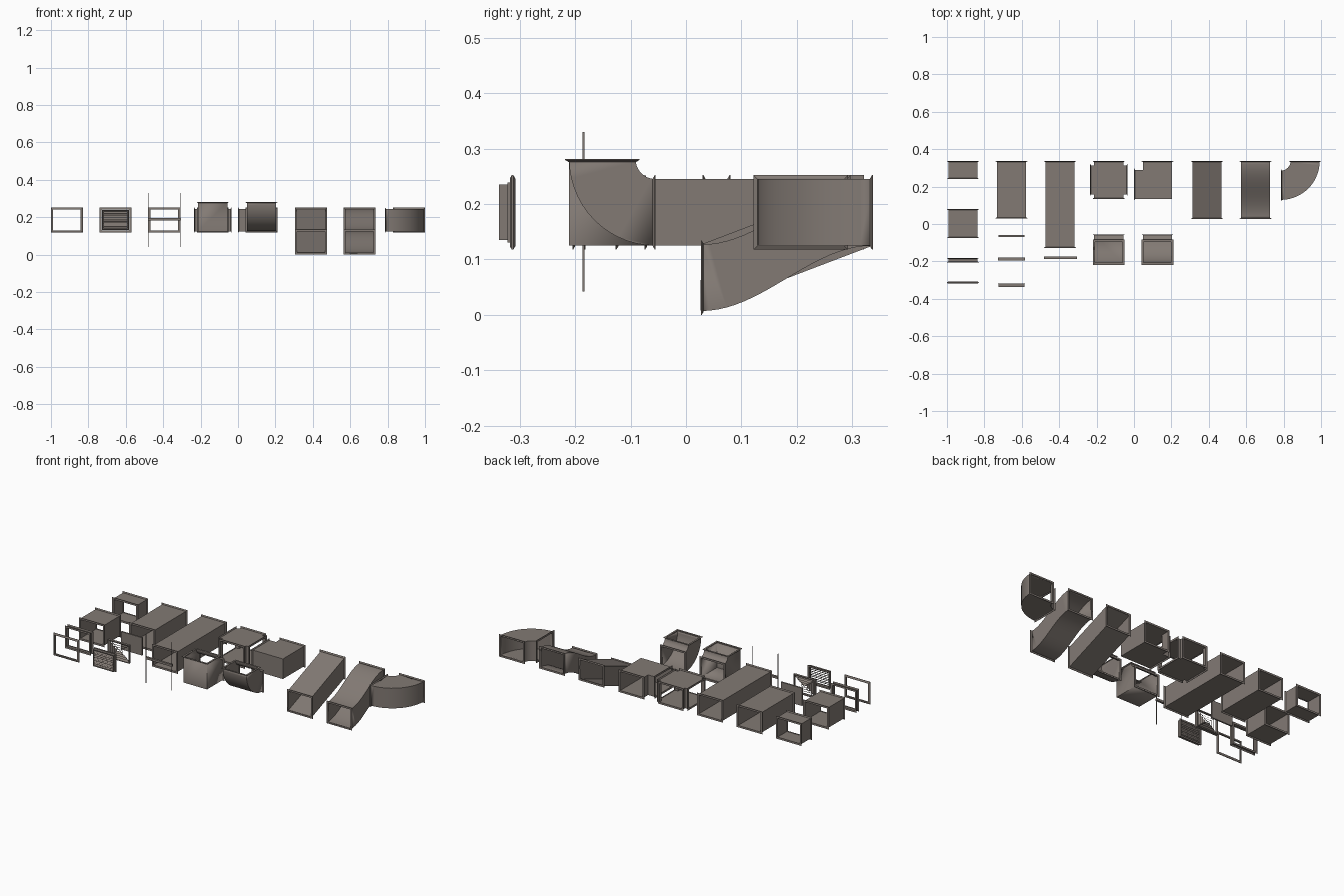
import bpy, bmesh, math
from mathutils import Vector

if "Cube" in bpy.data.objects:
    bpy.data.objects.remove(bpy.data.objects["Cube"])

HW, HH = 0.078, 0.060        # duct half width and half height
ZC = 0.185                   # duct centre height
T = 0.0025                   # sheet thickness

steel = bpy.data.materials.new("galvanised_grey_brown")
steel.diffuse_color = (0.225, 0.195, 0.175, 1)
steel.use_nodes = True
steel.node_tree.nodes["Principled BSDF"].inputs["Base Color"].default_value = steel.diffuse_color


def finish(name, bm, solid=0.0, smooth=False):
    bmesh.ops.recalc_face_normals(bm, faces=bm.faces)
    me = bpy.data.meshes.new(name)
    bm.to_mesh(me)
    bm.free()
    me.materials.append(steel)
    ob = bpy.data.objects.new(name, me)
    bpy.context.collection.objects.link(ob)
    if solid:
        m = ob.modifiers.new("sheet", 'SOLIDIFY')
        m.thickness, m.offset = solid, -1
    if smooth:
        bpy.ops.object.select_all(action='DESELECT')
        ob.select_set(True)
        bpy.context.view_layer.objects.active = ob
        bpy.ops.object.shade_smooth_by_angle(angle=math.radians(30))
    return ob


def box(name, x, y, z):
    bm = bmesh.new()
    bmesh.ops.create_cube(bm, size=1)
    for v in bm.verts:
        v.co = Vector((x[0] + (v.co.x + .5) * (x[1] - x[0]),
                       y[0] + (v.co.y + .5) * (y[1] - y[0]),
                       z[0] + (v.co.z + .5) * (z[1] - z[0])))
    return finish(name, bm)


def duct(name, pts, open_edges, side, c, smooth=False):
    """Sheet duct: a flat outline spread to both sides, with open edges left out.
    side=True: outline is (y, z), spread along x; otherwise (x, y), spread along z."""
    bm = bmesh.new()
    half = HW if side else HH
    place = (lambda p, s: (c + s, p[0], p[1])) if side else (lambda p, s: (p[0], p[1], c + s))
    a = [bm.verts.new(place(p, -half)) for p in pts]
    b = [bm.verts.new(place(p, half)) for p in pts]
    bm.faces.new(a)
    bm.faces.new(b)
    n = len(pts)
    for i in range(n):
        if i not in open_edges:
            j = (i + 1) % n
            bm.faces.new((a[i], a[j], b[j], b[i]))
    return finish(name, bm, T, smooth)


def loops(bm, rows, close):
    rings = [[bm.verts.new(p) for p in r] for r in rows]
    n = len(rings)
    for k in range(n if close else n - 1):
        p, q = rings[k], rings[(k + 1) % n]
        for i in range(4):
            j = (i + 1) % 4
            bm.faces.new((p[i], p[j], q[j], q[i]))


def rect(c, n, hu, hv, d):
    """Four corners around c, at depth d along n; u is sideways, v the other way."""
    n = Vector(n)
    u = Vector((0, 1, 0)) if abs(n.x) > .5 else Vector((1, 0, 0))
    v = Vector((0, 1, 0)) if abs(n.z) > .5 else Vector((0, 0, 1))
    return [Vector(c) + n * d + u * hu * s + v * hv * t
            for s, t in ((-1, -1), (1, -1), (1, 1), (-1, 1))]


def flange(c, n, name="flange"):
    """Tapered ring at a duct mouth; n points out of the duct."""
    bm = bmesh.new()
    section = ((-.004, 0), (.007, 0), (.007, -.0015), (.001, -.005), (-.004, -.005))
    loops(bm, [rect(c, n, HW + o, HH + o, d) for o, d in section], True)
    return finish(name, bm)


def frame(name, x, z, y0, y1, hw, hh, w):
    bm = bmesh.new()
    loops(bm, [rect((x, y, z), (0, 1, 0), hw - i, hh - i, 0)
               for y, i in ((y0, 0), (y1, 0), (y1, w), (y0, w))], True)
    return finish(name, bm)


def run(name, x, y0, y1, drop=0.0, steps=1):
    """Duct along y whose front end may sit lower, straight or S-shaped."""
    path = []
    for i in range(steps + 1):
        t = i / steps
        k = t if steps == 1 else (1 - math.cos(math.pi * t)) / 2
        path.append((y0 + (y1 - y0) * t, ZC - drop * (1 - k)))
    pts = [(y, z - HH) for y, z in path] + [(y, z + HH) for y, z in reversed(path)]
    duct(name, pts, (steps, 2 * steps + 1), True, x, steps > 1)
    flange((x, y0, ZC - drop), (0, -1, 0))
    flange((x, y1, ZC), (0, 1, 0))


def arc(cx, cy, r, a0, a1, n=14):
    return [(cx + r * math.cos(math.radians(a0 + (a1 - a0) * i / n)),
             cy + r * math.sin(math.radians(a0 + (a1 - a0) * i / n))) for i in range(n + 1)]


# Straight ducts, offset and S bend
X1, X2, X3, X4 = -0.915, -0.655, -0.395, -0.135
run("short_duct", X1, 0.24, 0.337)
run("medium_duct", X1, -0.075, 0.08)
run("collar", X1, -0.205, -0.181)
run("long_duct", X2, 0.03, 0.337)
run("longest_duct", X3, -0.127, 0.337)
run("offset_duct", 0.39, 0.027, 0.337, 0.118)
run("s_bend_duct", 0.65, 0.027, 0.337, 0.118, 20)

# Loose connecting ring
flange((X1, -0.313, ZC), (0, -1, 0), "loose_ring")
flange((X1, -0.313, ZC), (0, 1, 0), "loose_ring_back")

# Four-way cross
cx, cy, e = X4, 0.236, 0.101
h = HW
pts = [(-h, -e), (h, -e), (h, -h), (e, -h), (e, h), (h, h),
       (h, e), (-h, e), (-h, h), (-e, h), (-e, -h), (-h, -h)]
duct("cross_duct", [(cx + x, cy + y) for x, y in pts], (0, 3, 6, 9), False, ZC)
for n in ((1, 0, 0), (-1, 0, 0), (0, 1, 0), (0, -1, 0)):
    flange((cx + n[0] * e, cy + n[1] * e, ZC), n)

# Square flat elbow
sx, sy = 0.125, 0.212
duct("square_elbow", [(0, sy - h), (sx + h, sy - h), (sx + h, 0.337), (sx - h, 0.337),
                      (sx - h, sy + h), (0, sy + h)], (2, 5), False, ZC)
flange((sx, 0.337, ZC), (0, 1, 0))
flange((0, sy, ZC), (-1, 0, 0))

# Round flat elbow
ex, ey, r = 0.785, 0.337, 0.130
pts = arc(ex, ey, r + h, -90, 0) + arc(ex, ey, r - h, 0, -90)
duct("round_elbow", pts, (14, 29), False, ZC, True)
flange((ex + r, ey, ZC), (0, 1, 0))
flange((ex, ey - r, ZC), (-1, 0, 0))

# Upturned elbows, one with a square heel and one with a round heel
vy, vz, vr = -0.055, 0.281, 0.096
throat = arc(vy, vz, vr - HH, 180, 270)
heel = arc(vy, vz, vr + HH, 270, 180)
duct("square_heel_elbow", throat + [heel[0], (vy - vr - HH, vz - vr - HH), heel[-1]],
     (14, 17), True, X4, True)
duct("round_heel_elbow", throat + heel, (14, 29), True, 0.125, True)
for x in (X4, 0.125):
    flange((x, vy, vz - vr), (0, 1, 0))
    flange((x, vy - vr, vz), (0, 0, 1))

# Hanger: cross bar and two rods
box("hanger_bar", (-0.482, -0.306), (-0.187, -0.175), (0.184, 0.197))
for x in (-0.479, -0.309):
    box("hanger_rod", (x - .0015, x + .0015), (-0.1865, -0.1835), (0.042, 0.33))

# End cap
box("end_cap", (X2 - 0.07, X2 + 0.07), (-0.069, -0.060), (ZC - 0.053, ZC + 0.053))

# Four-way diffuser made of nested sloping rings
frame("diffuser_frame", X2, ZC, -0.194, -0.180, 0.072, 0.054, 0.004)
for k in range(4):
    hw, hh = 0.068 - k * 0.014, 0.050 - k * 0.012
    bm = bmesh.new()
    loops(bm, [rect((X2, -0.193, ZC), (0, 1, 0), hw, hh, 0),
               rect((X2, -0.181, ZC), (0, 1, 0), hw - .009, hh - .009, 0)], False)
    finish("diffuser_vane", bm, 0.001)
for s in (-1, 1):
    bm = bmesh.new()
    a, b = Vector((-0.068, 0, -0.050 * s)), Vector((0.068, 0, 0.050 * s))
    w = Vector((0, 0, 0.0012))
    c = Vector((X2, -0.182, ZC))
    bm.faces.new([bm.verts.new(c + p) for p in (a - w, b - w, b + w, a + w)])
    finish("diffuser_brace", bm, 0.0015)

# Louvre grille with slanted blades
frame("louvre_front_frame", X2, ZC, -0.337, -0.322, 0.069, 0.050, 0.005)
frame("louvre_back_frame", X2, ZC, -0.322, -0.317, 0.073, 0.054, 0.009)
for i in range(9):
    z = ZC - 0.040 + i * 0.010
    bm = bmesh.new()
    q = [(-1, -0.335, -.006), (1, -0.335, -.006), (1, -0.320, .006), (-1, -0.320, .006)]
    bm.faces.new([bm.verts.new((X2 + s * 0.066, y, z + d)) for s, y, d in q])
    finish("louvre_blade", bm, 0.001)
